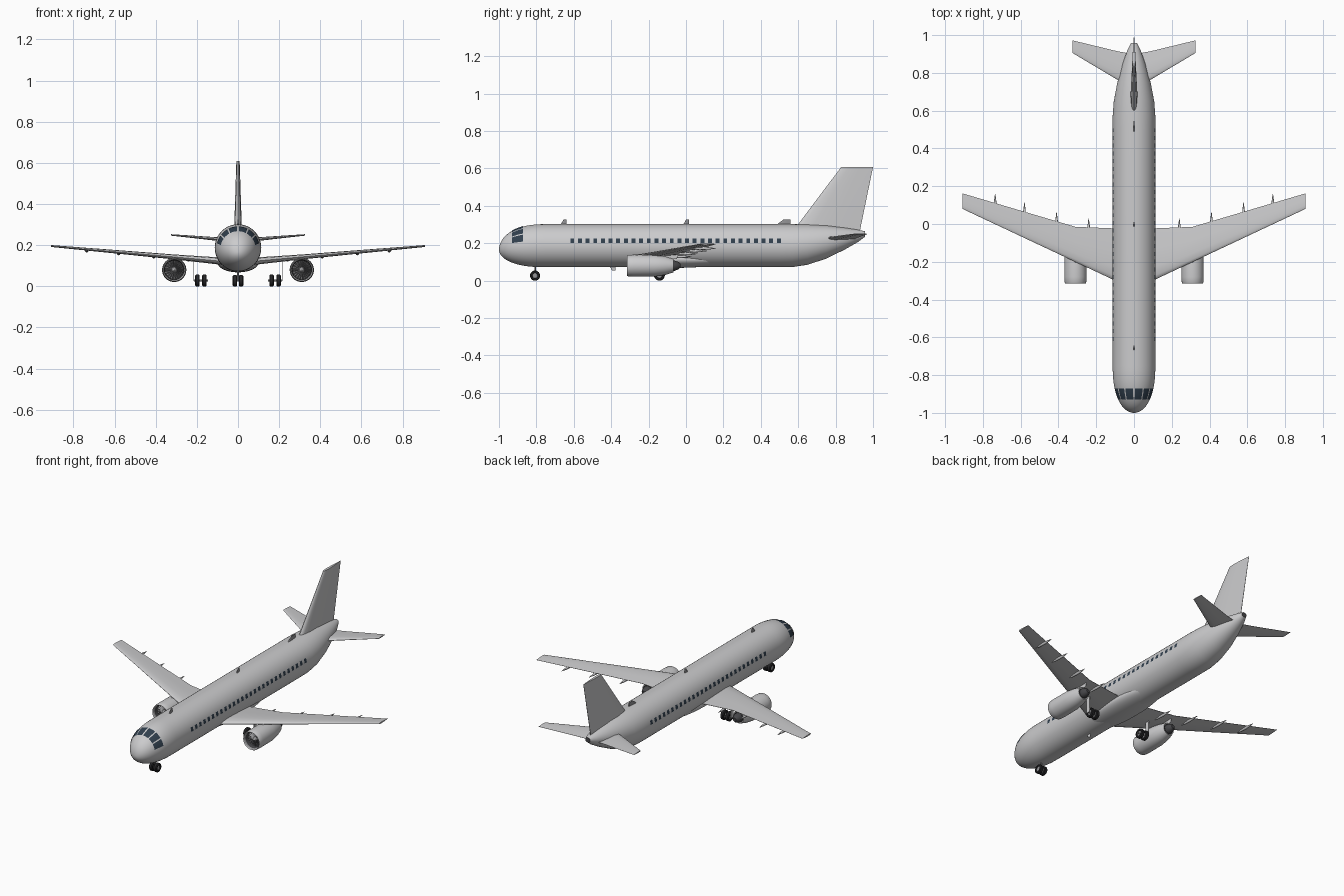
import bpy, bmesh, math
from mathutils import Vector

cube = bpy.data.objects.get("Cube")
if cube:
    bpy.data.objects.remove(cube, do_unlink=True)


def material(name, rgb):
    m = bpy.data.materials.new(name)
    m.use_nodes = True
    m.diffuse_color = (*rgb, 1)
    bsdf = m.node_tree.nodes["Principled BSDF"]
    bsdf.inputs["Base Color"].default_value = (*rgb, 1)
    bsdf.inputs["Roughness"].default_value = 0.5
    return m


PAINT = material("light grey paint", (0.6, 0.6, 0.61))
GLASS = material("dark blue glass", (0.03, 0.05, 0.075))
METAL = material("mid grey metal", (0.3, 0.3, 0.31))
DARK = material("dark engine metal", (0.06, 0.06, 0.065))
RUBBER = material("black rubber", (0.018, 0.018, 0.02))


def finish(name, bm, mats, angle=40):
    bmesh.ops.recalc_face_normals(bm, faces=bm.faces)
    mesh = bpy.data.meshes.new(name)
    bm.to_mesh(mesh)
    bm.free()
    for m in mats:
        mesh.materials.append(m)
    ob = bpy.data.objects.new(name, mesh)
    bpy.context.collection.objects.link(ob)
    bpy.ops.object.select_all(action='DESELECT')
    ob.select_set(True)
    bpy.context.view_layer.objects.active = ob
    bpy.ops.object.shade_smooth_by_angle(angle=math.radians(angle))
    return ob


def loft(bm, rings, cap_mats=(0, 0), seg_mats=None):
    """Skin a list of closed point rings and cap both ends."""
    rows = [[bm.verts.new(p) for p in ring] for ring in rings]
    n = len(rows[0])
    for k, (a, b) in enumerate(zip(rows, rows[1:])):
        for i in range(n):
            f = bm.faces.new((a[i], a[(i + 1) % n], b[(i + 1) % n], b[i]))
            f.material_index = seg_mats[k] if seg_mats else 0
    for row, mat in zip((rows[0], rows[-1]), cap_mats):
        bm.faces.new(row).material_index = mat


def lathe(name, profile, centre, axis, mats, seg_mats=None, caps=(0, 0), n=32):
    """Turn (along, radius) pairs around the x or y axis through centre."""
    bm = bmesh.new()
    rings = []
    for along, r in profile:
        ring = []
        for i in range(n):
            t = math.tau * i / n
            u, v = r * math.cos(t), r * math.sin(t)
            p = (along, u, v) if axis == 'X' else (u, along, v)
            ring.append(Vector(centre) + Vector(p))
        rings.append(ring)
    loft(bm, rings, caps, seg_mats)
    return finish(name, bm, mats)


FOIL = [(0, 0), (.02, .2), (.08, .38), (.25, .5), (.6, .34), (1, .03)]
FOIL += [(c, -t) for c, t in reversed(FOIL[1:])]


def aerofoil(name, sections, upright=False, mat=PAINT):
    """Sections are (x, leading y, trailing y, z, thickness)."""
    bm = bmesh.new()
    rings = []
    for x, y0, y1, z, th in sections:
        rings.append([(x + t * th * upright, y0 + c * (y1 - y0),
                       z + t * th * (not upright)) for c, t in FOIL])
    loft(bm, rings)
    return finish(name, bm, [mat], 35)


# Fuselage stations: y, top, bottom, half width
stations = []
for i in range(16):
    u = math.cos(math.pi / 2 * (i + .3) / 15.3)
    f = math.sqrt(1 - u ** 2.4)
    stations.append((-.75 - .25 * u, .165 + .137 * f, .165 - .093 * f, .113 * f))
stations += [(.5, .302, .072, .113), (.57, .302, .073, .113), (.65, .301, .085, .107),
             (.75, .296, .118, .088), (.85, .283, .167, .06), (.92, .272, .207, .035),
             (.957, .264, .235, .017)]


def skin(y, angle, off=0.0):
    """Point on the fuselage at station y, angle measured up from +x."""
    for a, b in zip(stations, stations[1:]):
        if y <= b[0]:
            break
    k = max(0, min(1, (y - a[0]) / (b[0] - a[0])))
    _, top, bot, w = [p + (q - p) * k for p, q in zip(a, b)]
    return Vector(((w + off) * math.cos(angle), y,
                   (top + bot) / 2 + ((top - bot) / 2 + off) * math.sin(angle)))


bm = bmesh.new()
loft(bm, [[skin(s[0], math.tau * i / 48) for i in range(48)] for s in stations], (0, 1))
finish("fuselage", bm, [PAINT, DARK])

# Belly fairing
bm = bmesh.new()
bmesh.ops.create_uvsphere(bm, u_segments=32, v_segments=20, radius=1)
for v in bm.verts:
    v.co = Vector((v.co.x * .098, v.co.y * .34 - .08, v.co.z * .045 + .113))
finish("belly_fairing", bm, [PAINT])


# Windows: thin panes laid on the fuselage skin
def pane(bm, y0, y1, a0, a1, side):
    steps = 4
    grid = []
    for j in range(steps + 1):
        a = math.radians(a0 + (a1 - a0) * j / steps)
        row = []
        for i in range(steps + 1):
            p = skin(y0 + (y1 - y0) * i / steps, a, .0022)
            row.append(bm.verts.new((p.x * side, p.y, p.z)))
        grid.append(row)
    for r, s in zip(grid, grid[1:]):
        for i in range(steps):
            quad = (r[i], s[i], s[i + 1], r[i + 1])
            bm.faces.new(quad if side < 0 else quad[::-1])


bm_cabin, bm_cockpit = bmesh.new(), bmesh.new()
for side in (-1, 1):
    for i in range(28):
        y = -.608 + i * .0409
        pane(bm_cabin, y - .0105, y + .0105, 6.5, 19, side)
    for a0, a1 in ((13, 35), (39, 60), (64, 87.5)):
        pane(bm_cockpit, -.93, -.872, a0, a1, side)
for name, b in (("cabin_windows", bm_cabin), ("cockpit_windows", bm_cockpit)):
    bmesh.ops.solidify(b, geom=b.faces[:], thickness=.002)
    finish(name, b, [GLASS])

# Tail fin and roof and belly antennas
aerofoil("tail_fin", [(0, .56, .93, .265, .036), (0, .60, .937, .302, .036),
                      (0, .83, 1.0, .608, .016)], True)
for i, (y, length) in enumerate(((-.655, .032), (0, .032), (.52, .075))):
    aerofoil(f"roof_antenna_{i}", [(0, y - length / 2, y + length / 2, .298, .008),
                                   (0, y, y + length / 2, .326, .005)], True, METAL)
aerofoil("belly_antenna", [(0, -.41, -.378, .08, .008), (0, -.395, -.378, .054, .005)], True)


def wheel(name, x, y, r):
    """Tyre with a recessed hub on both faces."""
    w = .011
    prof = [(-w * .6, r * .5), (-w, r * .58), (-w, r * .85), (-w * .6, r),
            (w * .6, r), (w, r * .85), (w, r * .58), (w * .6, r * .5)]
    lathe(name, prof, (x, y, r), 'X', [RUBBER, METAL], None, (1, 1), 24)


for s, label in ((1, "left"), (-1, "right")):
    # Wing and tailplane
    aerofoil(f"{label}_wing", [(s * .03, -.333, -.025, .117, .036), (s * .11, -.295, -.023, .125, .034),
                               (s * .31, -.201, -.015, .143, .024), (s * .908, .08, .162, .196, .009)])
    aerofoil(f"{label}_tailplane", [(s * .01, .72, .9, .222, .022), (s * .09, .765, .915, .229, .018),
                                    (s * .325, .905, .972, .25, .007)])
    # Flap track fairings under the trailing edge
    for i, (x, y) in enumerate(((.24, -.018), (.41, .015), (.58, .066), (.735, .113))):
        prof = [(-.09, .001), (-.06, .006), (-.02, .008), (.01, .006), (.047, .001)]
        z = .125 + .089 * (x - .11)
        lathe(f"{label}_flap_fairing_{i}", prof, (s * x, y, z - .008), 'Y', [PAINT], n=12)

    # Engine: open nacelle, fan, spinner, core and pylon
    ex, ez = s * .31, .08
    nacelle = [(-.27, .046), (-.30, .048), (-.311, .051), (-.315, .054), (-.309, .057),
               (-.28, .059), (-.17, .058), (-.11, .049), (-.068, .036), (-.07, .032)]
    lathe(f"{label}_engine_nacelle", nacelle, (ex, 0, ez), 'Y', [PAINT, DARK, METAL],
          [1, 2] + [0] * 7, (1, 1), 40)
    core = [(-.09, .028), (-.06, .027), (-.04, .02), (-.03, .01)]
    lathe(f"{label}_engine_core", core, (ex, 0, ez), 'Y', [DARK])
    spinner = [(-.296, .001), (-.291, .006), (-.28, .012), (-.268, .015)]
    lathe(f"{label}_engine_spinner", spinner, (ex, 0, ez), 'Y', [PAINT, METAL], [0, 1, 1], n=24)
    bm = bmesh.new()
    for i in range(20):
        t = math.tau * i / 20
        quad = []
        for r, da, y in ((.012, -.1, -.273), (.046, -.07, -.273), (.046, .07, -.279), (.012, .1, -.279)):
            quad.append(bm.verts.new((ex + r * math.cos(t + da), y, ez + r * math.sin(t + da))))
        bm.faces.new(quad)
    bmesh.ops.solidify(bm, geom=bm.faces[:], thickness=.001)
    finish(f"{label}_fan_blades", bm, [METAL])
    aerofoil(f"{label}_engine_pylon", [(ex, -.25, -.05, .115, .018), (ex, -.19, -.04, .146, .016)], True)

    # Landing gear
    for i, x in enumerate((.163, .197)):
        wheel(f"{label}_main_wheel_{i}", s * x, -.142, .029)
    lathe(f"{label}_main_axle", [(-.034, .005), (.034, .005)], (s * .18, -.142, .029), 'X', [METAL], n=12)
    bm = bmesh.new()
    bmesh.ops.create_cube(bm, size=1)
    for v in bm.verts:
        v.co = Vector((s * .215 + v.co.x * .003, -.142 + v.co.y * .026, .078 + v.co.z * .106))
    finish(f"{label}_main_gear_leg", bm, [PAINT])
    wheel(f"{label}_nose_wheel", s * .015, -.807, .027)

# Nose gear leg
bm = bmesh.new()
loft(bm, [[(.004 * math.cos(math.tau * i / 12), -.807 + .004 * math.sin(math.tau * i / 12), z)
           for i in range(12)] for z in (.024, .09)])
finish("nose_gear_leg", bm, [METAL])
